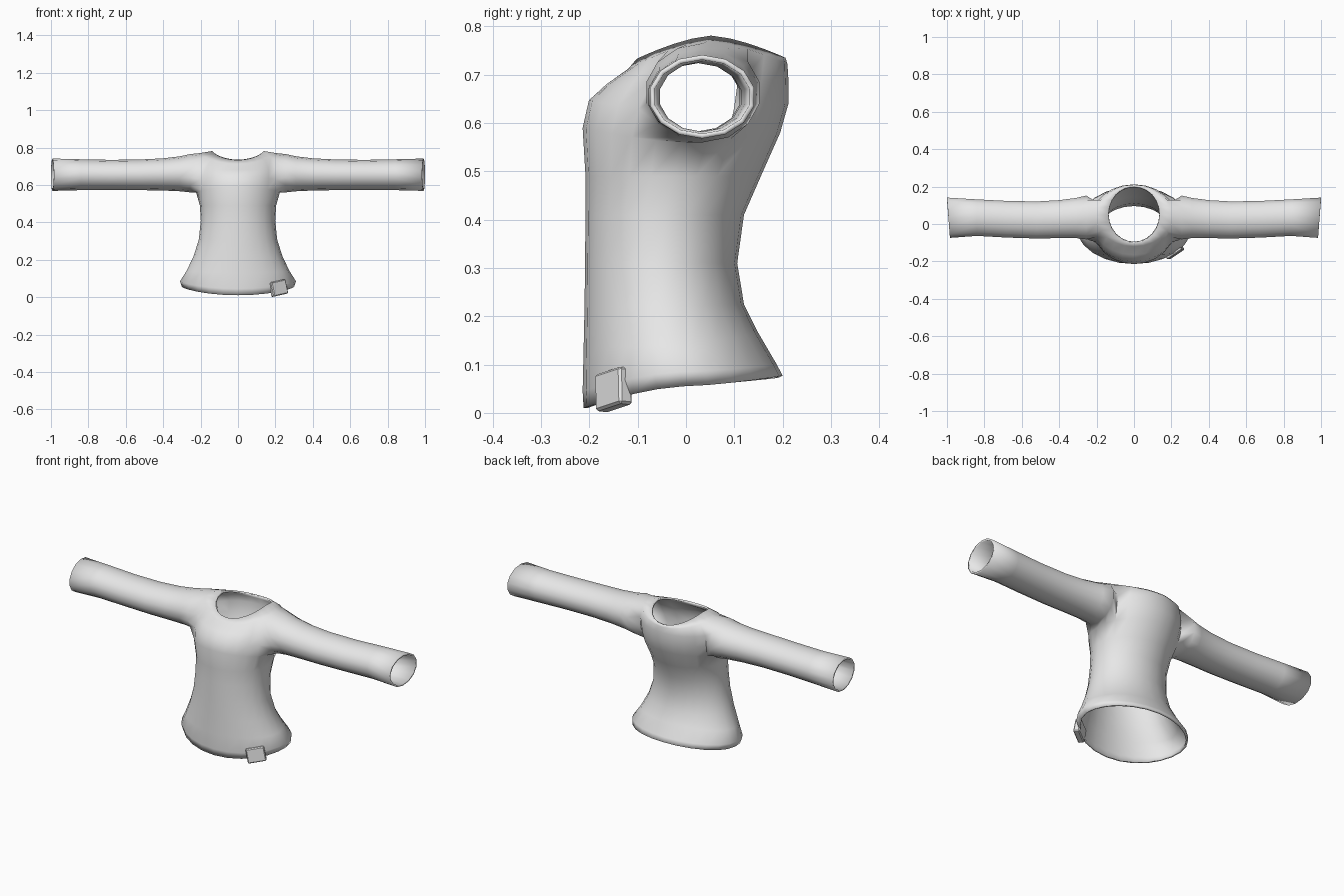
import bpy, bmesh, math
from mathutils import Matrix, Vector

if "Cube" in bpy.data.objects:
    bpy.data.objects.remove(bpy.data.objects["Cube"])

cloth = bpy.data.materials.new("grey cloth")
cloth.diffuse_color = (0.8, 0.8, 0.8, 1)
cloth.use_nodes = True
cloth.node_tree.nodes["Principled BSDF"].inputs["Base Color"].default_value = cloth.diffuse_color

N = 24
# torso rings: z front, z side, z back, y front, y back, half width
RINGS = [
    (0.010, 0.055, 0.077, -0.212, 0.200, 0.300),
    (0.045, 0.085, 0.100, -0.214, 0.188, 0.310),
    (0.130, 0.140, 0.165, -0.212, 0.150, 0.275),
    (0.220, 0.220, 0.225, -0.210, 0.120, 0.237),
    (0.310, 0.310, 0.310, -0.209, 0.106, 0.209),
    (0.410, 0.410, 0.410, -0.208, 0.120, 0.199),
    (0.490, 0.490, 0.490, -0.208, 0.155, 0.204),
    (0.590, 0.560, 0.580, -0.214, 0.195, 0.224),
    (0.647, 0.620, 0.640, -0.201, 0.212, 0.232),
    (0.680, 0.690, 0.690, -0.165, 0.212, 0.232),
    (0.712, 0.770, 0.722, -0.120, 0.210, 0.205),
    (0.733, 0.781, 0.735, -0.102, 0.206, 0.137),
]
ARM = 7  # lowest ring of the armhole
# sleeve rings: x, y front, y back, z bottom, z top
SLEEVE = [
    (0.255, -0.085, 0.155, 0.560, 0.765),
    (0.310, -0.078, 0.142, 0.566, 0.753),
    (0.400, -0.078, 0.130, 0.570, 0.742),
    (0.520, -0.080, 0.123, 0.572, 0.736),
    (0.680, -0.075, 0.126, 0.573, 0.734),
    (0.840, -0.066, 0.134, 0.572, 0.737),
    (0.992, -0.077, 0.144, 0.568, 0.741),
]

bm = bmesh.new()

# torso grid, leaving the armholes and both ends open
grid = []
for zf, zs, zb, yf, yb, hw in RINGS:
    row = []
    for j in range(N):
        t = 2 * math.pi * j / N
        s = math.sin(t)
        w = abs(s) ** 1.5
        z = zs * (1 - w) + (zf if s < 0 else zb) * w
        row.append(bm.verts.new((hw * math.cos(t), (yf + yb) / 2 + (yb - yf) / 2 * s, z)))
    grid.append(row)
for r in range(len(RINGS) - 1):
    for j in range(N):
        hole = ARM <= r < ARM + 3 and j in (22, 23, 0, 1, 10, 11, 12, 13)
        if not hole:
            k = (j + 1) % N
            bm.faces.new((grid[r][j], grid[r][k], grid[r + 1][k], grid[r + 1][j]))

# sleeves grown out of each armhole loop
LOOP = [(0, 0), (0, 1), (0, 2), (1, 2), (2, 2), (3, 2), (3, 1), (3, 0),
        (3, -1), (3, -2), (2, -2), (1, -2), (0, -2), (0, -1)]
M = len(LOOP)
for side in (1, -1):
    last = [grid[ARM + r][(j if side > 0 else 12 - j) % N] for r, j in LOOP]
    for x, y0, y1, z0, z1 in SLEEVE:
        ring = []
        for k in range(M):
            t = -math.pi / 2 + 2 * math.pi * k / M
            slant = 0.008 * math.cos(t) if x > 0.9 else 0
            ring.append(bm.verts.new((side * (x + slant),
                                      (y0 + y1) / 2 + (y1 - y0) / 2 * math.cos(t),
                                      (z0 + z1) / 2 + (z1 - z0) / 2 * math.sin(t))))
        for k in range(M):
            n = (k + 1) % M
            bm.faces.new((last[k], last[n], ring[n], ring[k]))
        last = ring

bmesh.ops.recalc_face_normals(bm, faces=bm.faces)
bm.normal_update()
front = min(bm.faces, key=lambda f: f.calc_center_median().y)
if front.normal.y > 0:
    bmesh.ops.reverse_faces(bm, faces=bm.faces)


def finish(name, bm, angle):
    mesh = bpy.data.meshes.new(name)
    bm.to_mesh(mesh)
    bm.free()
    ob = bpy.data.objects.new(name, mesh)
    bpy.context.collection.objects.link(ob)
    mesh.materials.append(cloth)
    bpy.ops.object.select_all(action='DESELECT')
    ob.select_set(True)
    bpy.context.view_layer.objects.active = ob
    bpy.ops.object.shade_smooth_by_angle(angle=math.radians(angle))
    return ob


sweater = finish("sweater", bm, 60)
# cloth thickness
wall = sweater.modifiers.new("cloth thickness", 'SOLIDIFY')
wall.thickness = 0.01
wall.offset = -1

# folded tab over the hem
tab = bmesh.new()
bmesh.ops.create_cube(tab, size=1)
across = Vector((0.088, 0.060, 0.020)).normalized()
up = Vector((-0.017, -0.002, 0.078))
up = (up - across * up.dot(across)).normalized()
out = across.cross(up)
rot = Matrix((across, out, up)).transposed().to_4x4()
bmesh.ops.transform(tab, verts=tab.verts, matrix=Matrix.Translation((0.216, -0.150, 0.055))
                    @ rot @ Matrix.Diagonal((0.095, 0.032, 0.078, 1)))
low = min(v.co.z for v in tab.verts)
bmesh.ops.translate(tab, verts=tab.verts, vec=(0, 0, -low))
bmesh.ops.bevel(tab, geom=[e for e in tab.edges], offset=0.005, segments=1, affect='EDGES')
finish("hem_tab", tab, 30)
